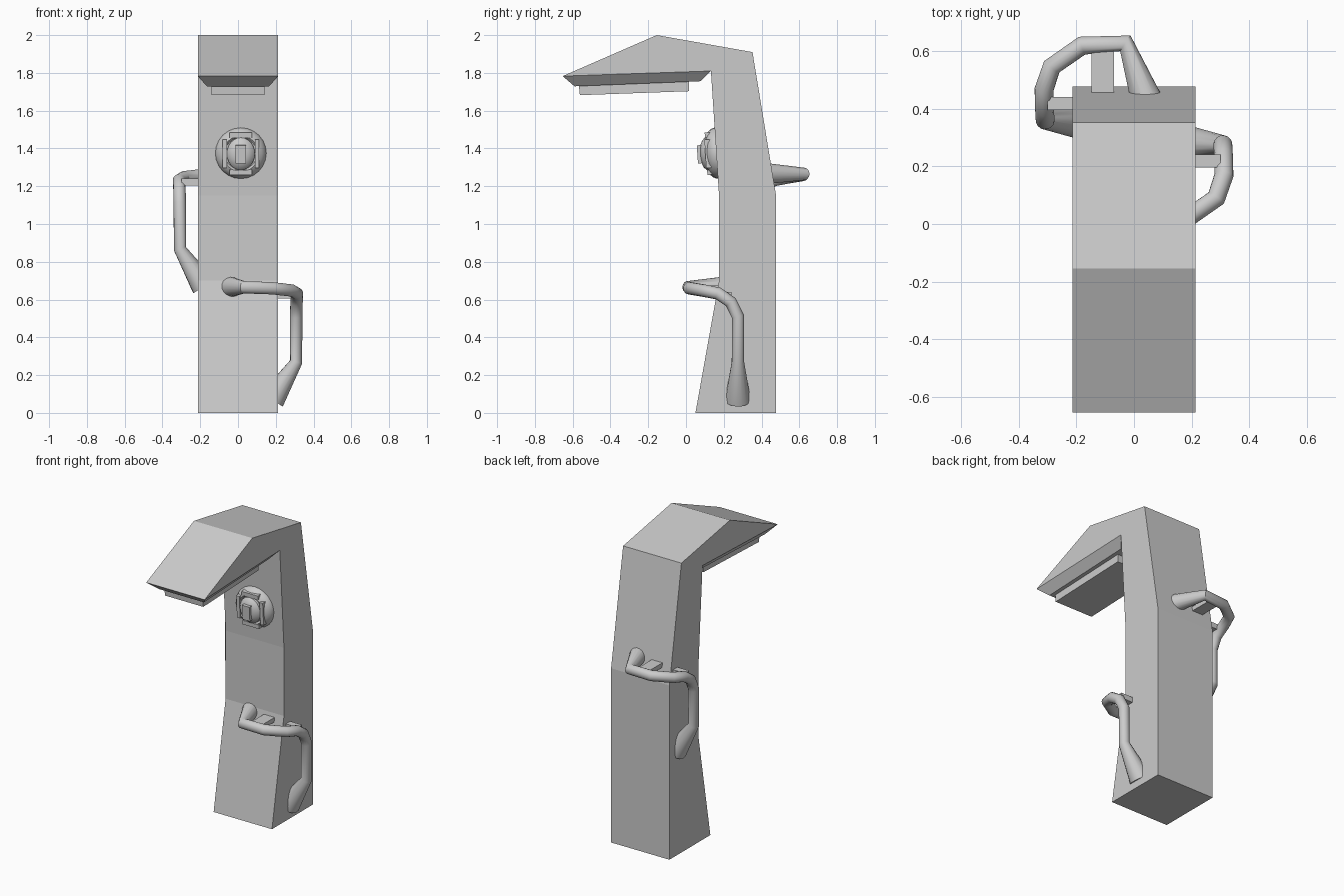
import bpy, bmesh, math
from mathutils import Matrix, Vector

if "Cube" in bpy.data.objects:
    bpy.data.objects.remove(bpy.data.objects["Cube"])


def mesh_object(name, bm, smooth=False):
    bmesh.ops.recalc_face_normals(bm, faces=bm.faces[:])
    me = bpy.data.meshes.new(name)
    bm.to_mesh(me)
    bm.free()
    ob = bpy.data.objects.new(name, me)
    bpy.context.collection.objects.link(ob)
    if smooth:
        finish_smooth(ob)
    return ob


def finish_smooth(ob):
    bpy.ops.object.select_all(action='DESELECT')
    ob.select_set(True)
    bpy.context.view_layer.objects.active = ob
    bpy.ops.object.shade_smooth_by_angle(angle=math.radians(35))


def loft(name, rings, smooth=False):
    """Skin equal-length closed rings and cap both ends."""
    bm = bmesh.new()
    vs = [[bm.verts.new(p) for p in ring] for ring in rings]
    n = len(vs[0])
    for a, b in zip(vs, vs[1:]):
        for i in range(n):
            j = (i + 1) % n
            bm.faces.new((a[i], a[j], b[j], b[i]))
    bm.faces.new(vs[0])
    bm.faces.new(vs[-1][::-1])
    return mesh_object(name, bm, smooth)


def box(name, lo, hi):
    return loft(name, [[(lo[0], lo[1], z), (hi[0], lo[1], z),
                        (hi[0], hi[1], z), (lo[0], hi[1], z)] for z in (lo[2], hi[2])])


def strip(w, front, back):
    """Sloped rectangle, half width w, between two (y, z) edges."""
    return [(-w, *front), (w, *front), (w, *back), (-w, *back)]


# Column and hood as one side profile
W = 0.213
profile = [(0.05, 0), (0.477, 0), (0.477, 1.15), (0.352, 1.91), (-0.155, 2.0),
           (-0.653, 1.783), (0.132, 1.81), (0.175, 1.15), (0.175, 0.7)]
loft("column", [[(x, y, z) for y, z in profile] for x in (-W, W)])

# Tapered hood underside and the panel hanging below it
loft("hood_underside", [strip(W, (-0.653, 1.783), (0.132, 1.81)),
                        strip(0.165, (-0.59, 1.729), (0.078, 1.756))])
loft("lamp_panel", [strip(0.14, (-0.567, 1.735), (0.016, 1.76)),
                    strip(0.14, (-0.562, 1.682), (0.016, 1.703))])

# Round sensor on the front, built along -y at the origin
TILT = Matrix.Translation((0.015, 0.16, 1.375)) @ Matrix.Rotation(0.065, 4, 'X')


def dome(name, prof, sx=1.0):
    n = 24
    rings = [[(r * sx * math.cos(k * math.tau / n), -d, r * math.sin(k * math.tau / n))
              for k in range(n)] for r, d in prof]
    loft(name, rings, True).matrix_world = TILT


dome("sensor_dome", [(0.135, -0.03), (0.135, 0.005), (0.127, 0.024),
                     (0.112, 0.04), (0.095, 0.05), (0.085, 0.04)])
dome("sensor_lens", [(0.088, 0.02), (0.086, 0.055), (0.072, 0.07),
                     (0.05, 0.08), (0.03, 0.084)], 0.86)
box("sensor_pupil", (-0.027, -0.1, -0.048), (0.027, -0.05, 0.048)).matrix_world = TILT
for s, side in ((1, "upper"), (-1, "lower")):
    z = sorted((0.085 * s, 0.112 * s))
    box("sensor_clamp_" + side, (-0.06, -0.054, z[0]), (0.06, -0.01, z[1])).matrix_world = TILT
    x = sorted((0.074 * s, 0.097 * s))
    box("sensor_side_" + side, (x[0], -0.058, -0.075), (x[1], -0.01, 0.075)).matrix_world = TILT

# Wrap-around handles: right/front one, and the same turned half round and raised
R = 0.033
path = [((0.18, 0.275, 0.07), 0.068), ((0.308, 0.275, 0.27), R), ((0.308, 0.275, 0.51), R),
        ((0.31, 0.237, 0.587), R), ((0.312, 0.17, 0.632), R), ((0.285, 0.09, 0.648), R),
        ((0.18, 0.017, 0.66), R), ((0.03, 0.009, 0.665), R), ((-0.045, 0.21, 0.667), 0.056)]
TURN = Matrix.Translation((0, 0.635, 0.6)) @ Matrix.Rotation(math.pi, 4, 'Z')


def tube(name, pts, sides=16):
    ps = [Vector(p) for p, r in pts]
    dirs = [(b - a).normalized() for a, b in zip(ps, ps[1:])]
    u = dirs[0].orthogonal().normalized()
    prev, rings = dirs[0], []
    for i, (p, r) in enumerate(zip(ps, (r for _, r in pts))):
        t = (dirs[max(i - 1, 0)] + dirs[min(i, len(dirs) - 1)]).normalized()
        u = prev.rotation_difference(t) @ u
        v = t.cross(u)
        prev = t
        rings.append([p + r * (math.cos(a) * u + math.sin(a) * v)
                      for a in (k * math.tau / sides for k in range(sides))])
    return loft(name, rings, True)


for label, mat in (("front", Matrix.Identity(4)), ("rear", TURN)):
    parts = [tube(label + "_handle", path),
             box(label + "_handle_side_strut", (0.19, 0.195, 0.605), (0.3, 0.24, 0.64)),
             box(label + "_handle_end_strut", (0.07, 0.02, 0.645), (0.148, 0.2, 0.675))]
    for ob in parts:
        ob.matrix_world = mat
